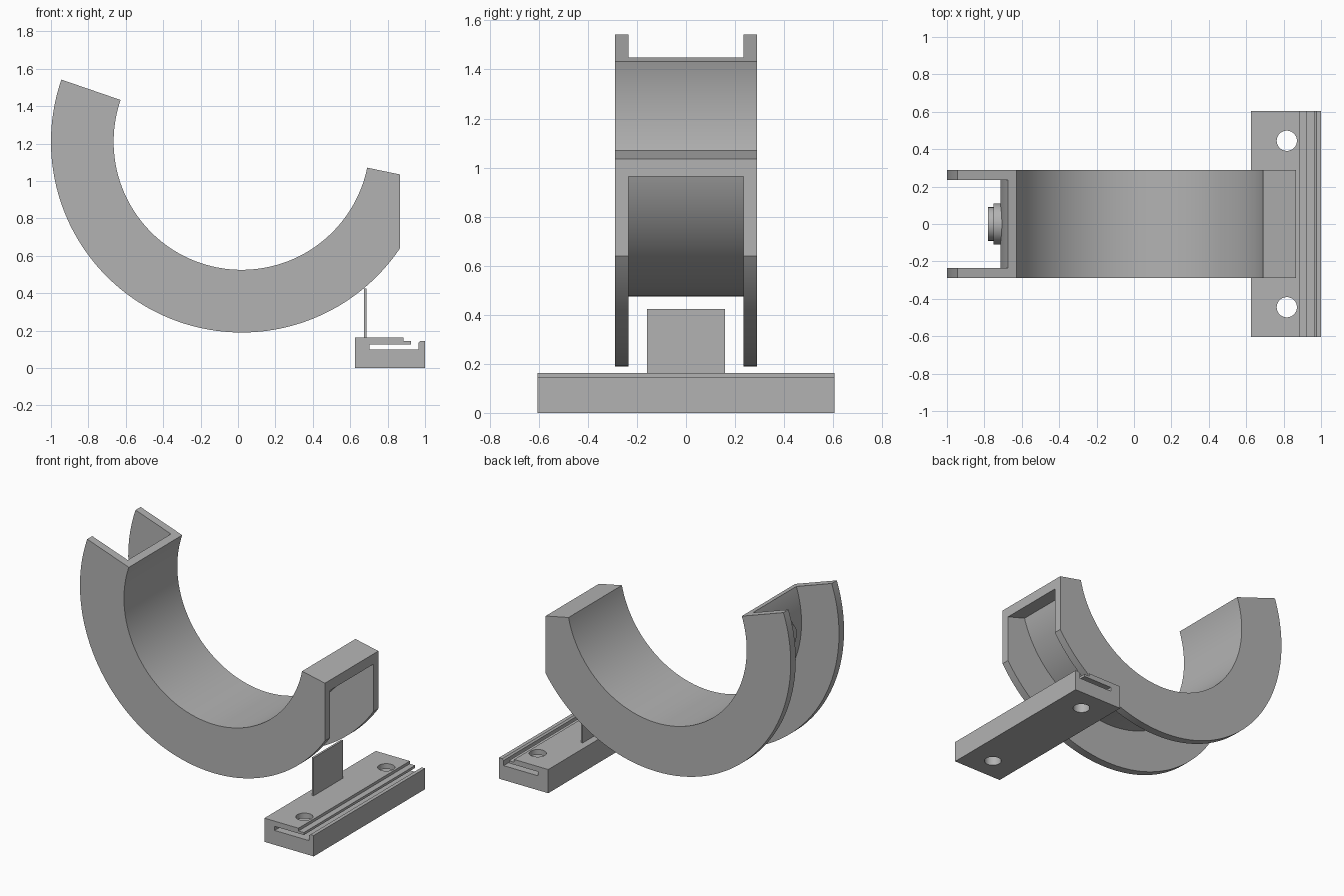
import bpy, bmesh
from math import sin, cos, tan, radians, pi
from mathutils import Matrix

cube = bpy.data.objects.get("Cube")
if cube:
    bpy.data.objects.remove(cube, do_unlink=True)

grey = bpy.data.materials.new("plain grey")
grey.use_nodes = True
COLOUR = (0.45, 0.45, 0.45, 1)
grey.diffuse_color = COLOUR
grey.node_tree.nodes["Principled BSDF"].inputs["Base Color"].default_value = COLOUR

CX, CZ = 0.02, 1.21            # centre of the cradle arc
R_IN, R_WEB, R_OUT = 0.685, 0.735, 1.02


def make_object(name, bm):
    bmesh.ops.recalc_face_normals(bm, faces=bm.faces)
    mesh = bpy.data.meshes.new(name)
    bm.to_mesh(mesh)
    bm.free()
    mesh.materials.append(grey)
    obj = bpy.data.objects.new(name, mesh)
    bpy.context.collection.objects.link(obj)
    return obj


def extrude_profile(name, points, half_width):
    """Extrude an (x, z) outline along y, symmetric about y = 0."""
    bm = bmesh.new()
    face = bm.faces.new([bm.verts.new((x, -half_width, z)) for x, z in points])
    new = bmesh.ops.extrude_face_region(bm, geom=[face])["geom"]
    verts = [v for v in new if isinstance(v, bmesh.types.BMVert)]
    bmesh.ops.translate(bm, verts=verts, vec=(0, 2 * half_width, 0))
    return make_object(name, bm)


def cylinder(name, centre, radius, depth, rotation=Matrix()):
    bm = bmesh.new()
    bmesh.ops.create_cone(bm, cap_ends=True, segments=48, radius1=radius,
                          radius2=radius, depth=depth,
                          matrix=Matrix.Translation(centre) @ rotation)
    return make_object(name, bm)


def arc(radius, start, end, steps=96):
    angles = [radians(start + (end - start) * i / steps) for i in range(steps + 1)]
    return [(CX + radius * cos(a), CZ + radius * sin(a)) for a in angles]


def activate(obj):
    bpy.ops.object.select_all(action="DESELECT")
    obj.select_set(True)
    bpy.context.view_layer.objects.active = obj


def cut(obj, cutter):
    cutter.hide_render = True
    mod = obj.modifiers.new("cut", "BOOLEAN")
    mod.operation, mod.solver, mod.object = "DIFFERENCE", "EXACT", cutter
    activate(obj)
    bpy.ops.object.modifier_apply(modifier=mod.name)
    bpy.data.objects.remove(cutter, do_unlink=True)


def smooth(obj):
    activate(obj)
    bpy.ops.object.shade_smooth_by_angle(angle=radians(25))


# Curved cradle: arc band with a flat end, hollowed from outside into a channel
FLAT_X = 0.865
outline = arc(R_OUT, 161, 325.94)
outline.append((FLAT_X, CZ - (FLAT_X - CX) * tan(radians(11.7))))
outline += arc(R_IN, 348.3, 161)
cradle = extrude_profile("curved_cradle", outline, 0.29)
channel = arc(R_WEB, 150, 343.8) + arc(1.3, 343.8, 150)
cut(cradle, extrude_profile("channel_cutter", channel, 0.235))
smooth(cradle)

# Stepped button on the channel floor
turn = Matrix.Rotation(pi / 2, 4, "Y")
for name, radius, left in (("button_base", 0.11, -0.75), ("button_cap", 0.09, -0.78)):
    right = -0.70
    smooth(cylinder(name, ((left + right) / 2, 0, CZ), radius, right - left, turn))

# Mounting clip with a long slot and hooked lip
clip = extrude_profile("mounting_clip", [
    (0.625, 0), (1, 0), (1, 0.144), (0.975, 0.144), (0.964, 0.135),
    (0.964, 0.099), (0.703, 0.099), (0.703, 0.127), (0.925, 0.127),
    (0.925, 0.144), (0.884, 0.144), (0.884, 0.163), (0.625, 0.163)], 0.605)
for side in (-1, 1):
    cut(clip, cylinder("screw_hole_cutter", (0.817, side * 0.445, 0.1), 0.054, 0.5))
smooth(clip)

# Thin upright tab
extrude_profile("upright_tab", [(0.674, 0.15), (0.688, 0.15),
                                (0.688, 0.424), (0.674, 0.424)], 0.16)
